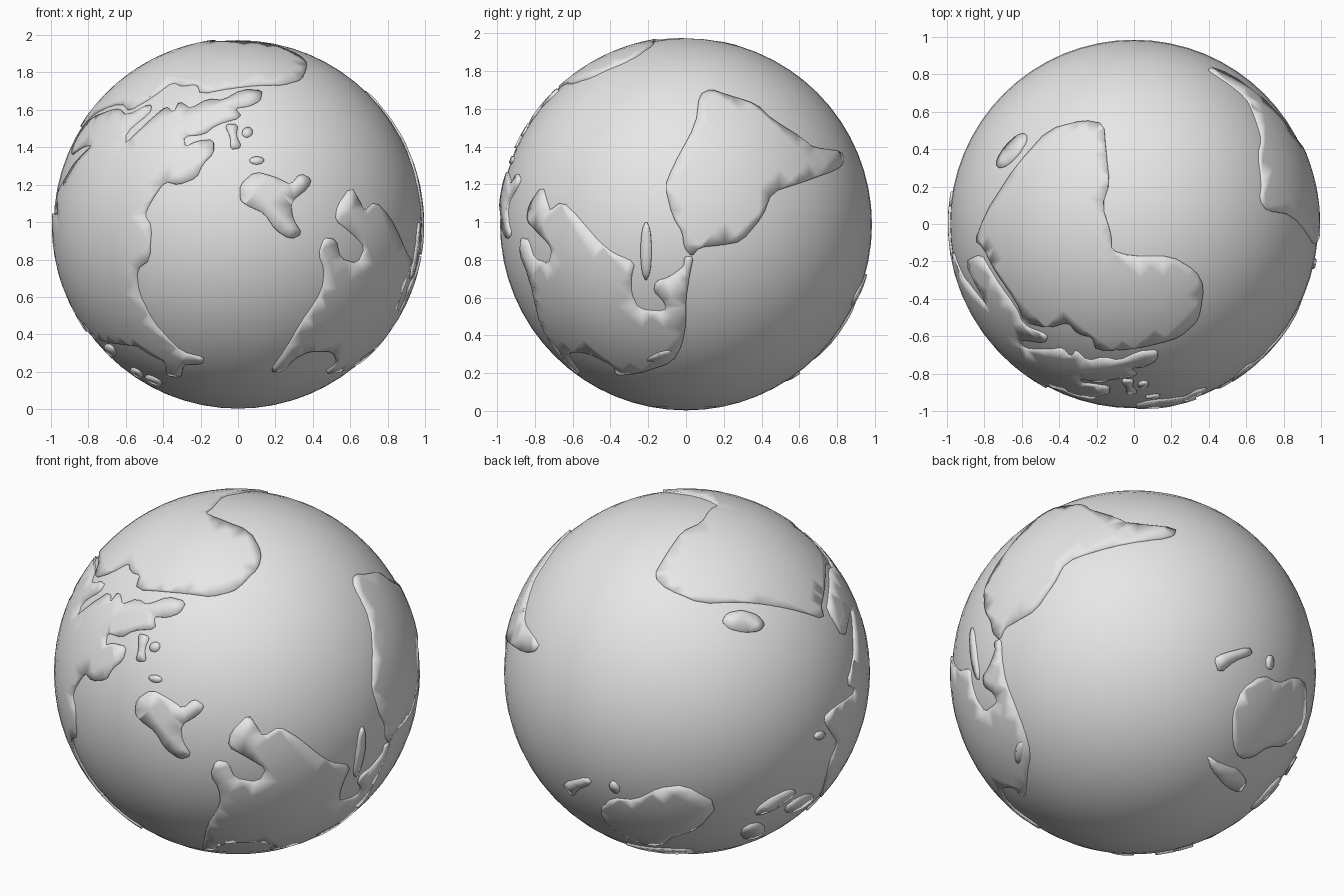
import bpy
import bmesh
from math import sin, cos, radians, sqrt
from mathutils import Vector
from mathutils.geometry import delaunay_2d_cdt

OCEAN_RADIUS = 0.985
LAND_RADIUS = 0.996
LAND_DEPTH = 0.03
CENTRE = Vector((0, 0, 0.988))

if "Cube" in bpy.data.objects:
    bpy.data.objects.remove(bpy.data.objects["Cube"])

grey = bpy.data.materials.new("pale_grey")
grey.use_nodes = True
grey.diffuse_color = (0.8, 0.8, 0.8, 1)
grey.node_tree.nodes["Principled BSDF"].inputs["Base Color"].default_value = grey.diffuse_color

# Facing directions used to place coast points: azimuth and elevation
FACING = {
    "front": (0, 0), "right": (90, 0), "left": (270, 0), "top": (0, 90),
    "back_high": (215, 24), "back_low": (143, -29),
}


def on_sphere(facing, points):
    """Lift flat points (in hundredths of the radius) onto the unit sphere."""
    azimuth, elevation = (radians(a) for a in FACING[facing])
    across = Vector((cos(azimuth), sin(azimuth), 0))
    level = Vector((sin(azimuth), -cos(azimuth), 0))
    outward = level * cos(elevation) + Vector((0, 0, sin(elevation)))
    upward = outward.cross(across)
    result = []
    for u, v in points:
        u, v = u / 98.5, v / 98.5
        depth = sqrt(max(0, 1 - u * u - v * v))
        result.append((across * u + upward * v + outward * depth).normalized())
    return result


def round_corners(loop):
    """One pass of corner cutting around a closed loop."""
    result = []
    for a, b in zip(loop, loop[1:] + loop[:1]):
        result += [a.lerp(b, 0.2).normalized(), a.lerp(b, 0.8).normalized()]
    return result


def finish(obj):
    obj.data.materials.append(grey)
    bpy.ops.object.select_all(action="DESELECT")
    obj.select_set(True)
    bpy.context.view_layer.objects.active = obj
    bpy.ops.object.shade_smooth_by_angle(angle=radians(40))


def land(name, *sections):
    """Raised curved plate whose coast joins sections placed from any facing."""
    coast = []
    for facing, points in sections:
        coast += on_sphere(facing, points)
    coast = round_corners(coast)

    # Flatten around the middle of the land so it can be filled
    middle = sum(coast, Vector()).normalized()
    side = middle.orthogonal().normalized()
    over = middle.cross(side)
    flat = []
    for p in coast:
        scale = 1 / (1 + p.dot(middle))
        flat.append(Vector((p.dot(side) * scale, p.dot(over) * scale)))
    area = sum(a.cross(b) for a, b in zip(flat, flat[1:] + flat[:1]))
    if area < 0:
        flat.reverse()

    # Interior grid keeps the plate curved
    count = len(flat)
    step = 0.045
    low = [min(p[i] for p in flat) for i in (0, 1)]
    high = [max(p[i] for p in flat) for i in (0, 1)]
    columns, rows = (int((high[i] - low[i]) / step) for i in (0, 1))
    grid = [Vector((low[0] + i * step, low[1] + j * step))
            for i in range(1, columns + 1) for j in range(1, rows + 1)]
    filled = delaunay_2d_cdt(flat + grid, [], [list(range(count))], 1, 0.00001)

    bm = bmesh.new()
    verts = []
    for p in filled[0]:
        q = p.length_squared
        point = (side * p.x * 2 + over * p.y * 2 + middle * (1 - q)) / (1 + q)
        verts.append(bm.verts.new(point * LAND_RADIUS))
    for tri in filled[2]:
        bm.faces.new([verts[i] for i in tri])
    bmesh.ops.delete(bm, geom=[v for v in verts if not v.link_faces], context="VERTS")
    bm.normal_update()
    for face in bm.faces:
        if face.normal.dot(face.calc_center_median()) < 0:
            face.normal_flip()
    mesh = bpy.data.meshes.new(name)
    bm.to_mesh(mesh)
    bm.free()
    obj = bpy.data.objects.new(name, mesh)
    obj.location = CENTRE
    bpy.context.collection.objects.link(obj)
    wall = obj.modifiers.new("coast_wall", "SOLIDIFY")
    wall.thickness = LAND_DEPTH
    wall.offset = -1
    finish(obj)


def island(name, facing, centre, half_size, turn=0):
    """Small oval land."""
    c, s = cos(radians(turn)), sin(radians(turn))
    oval = []
    for k in range(8):
        a, b = (half_size[0] * cos(radians(k * 45)), half_size[1] * sin(radians(k * 45)))
        oval.append((centre[0] + a * c - b * s, centre[1] + a * s + b * c))
    land(name, (facing, oval))


# Ocean ball
bpy.ops.mesh.primitive_uv_sphere_add(segments=64, ring_count=32, radius=OCEAN_RADIUS, location=CENTRE)
ocean = bpy.context.object
ocean.name = "ocean_ball"
finish(ocean)

# Continents
land("africa", ("top", [
    (-84, -9), (-79, 4), (-61, 32), (-45, 50), (-26, 55), (-16, 53), (-15, 40), (-13, 22),
    (-17, 10), (-12, -6), (-12, -14), (-2, -17), (20, -17), (33, -25), (37, -33), (35, -47),
    (33, -52), (24, -60), (14, -63), (0, -66), (-20, -67), (-22, -60), (-30, -58), (-35, -52),
    (-45, -55), (-58, -52), (-62, -41), (-75, -22), (-80, -12)]))

land("south_america", ("right", [
    (3, -17), (-1, -12), (-2, -4), (-7, 4), (-11, 20), (-7, 30), (5, 52), (7, 68), (13, 71),
    (21, 68), (37, 63), (45, 55), (61, 45), (67, 40), (82, 38), (83, 33), (80, 29), (61, 22),
    (45, 17), (40, 4), (29, -9), (18, -11), (7, -12)]))

land("north_america",
     ("right", [(4, -17), (2, -26), (0, -39), (0, -52), (-2, -63), (-7, -72), (-25, -78), (-37, -79)]),
     ("front", [
         (53, -74), (50, -67), (38, -67), (30, -71), (23, -78), (17, -78), (25, -67), (33, -53),
         (45, -35), (46, -24), (43, -16), (46, -7), (52, -8), (54, -18), (64, -21), (68, -12),
         (60, -4), (52, 2), (53, 10), (60, 20), (64, 13), (67, 7), (73, 12)]),
     ("right", [
         (-57, 4), (-46, -9), (-39, -15), (-27, -20), (-29, -28), (-29, -36), (-25, -45),
         (-11, -46), (-11, -41), (-17, -35), (-16, -30), (-9, -28), (-1, -22), (-1, -17)]))

land("eurasia",
     ("front", [
         (13, 71), (12, 66), (6, 63), (-2, 62), (2, 57), (-12, 53), (-18, 48), (-29, 47),
         (-28, 41), (-22, 44), (-13, 45), (-13, 38), (-19, 32), (-22, 25), (-32, 21), (-39, 23),
         (-46, 13), (-50, 5), (-46, -1), (-47, -19), (-54, -24), (-53, -36), (-45, -52),
         (-38, -60), (-30, -68), (-18, -71), (-19, -74), (-29, -74), (-30, -81), (-38, -80),
         (-38, -73), (-48, -68), (-54, -64)]),
     ("left", [
         (30, -62), (15, -60), (5, -45), (0, -28), (5, -18), (-4, -8), (-11, 3), (0, 6),
         (25, 5), (13, 14), (28, 25), (33, 32), (45, 42), (36, 42), (20, 36), (16, 53)]),
     ("top", [
         (-77, -24), (-63, -44), (-59, -54), (-46, -59), (-47, -63), (-60, -61), (-60, -66),
         (-45, -67), (-38, -66), (-34, -71), (-31, -67), (-25, -73), (-16, -71), (-8, -73),
         (2, -68)]))

land("australia", ("back_low", [
    (50, -23), (55, -9), (66, -1), (75, -5), (85, -1), (91, -5), (91, -26), (80, -38),
    (70, -39), (62, -45), (55, -46), (51, -39)]))

land("greenland", ("front", [
    (1, 21), (9, 28), (20, 25), (28, 21), (33, 27), (39, 24), (37, 19), (28, 12), (29, 3),
    (34, -5), (28, -8), (20, -3), (14, 6), (5, 10), (1, 13)]))

# Larger islands
land("tropical_island", ("back_low", [
    (37, -45), (44, -49), (55, -52), (60, -58), (56, -64), (48, -61), (40, -53)]))
land("southern_island", ("back_low", [
    (39, 7), (44, 10), (58, 14), (60, 10), (50, 6), (42, -1)]))
land("british_island", ("front", [
    (-7, 53), (0, 53), (-1, 47), (2, 41), (-4, 40), (-4, 46)]))
island("madagascar", "top", (-65, 39), (12, 4), 50)

# Small islands
island("iceland", "front", (10, 34), (4, 2))
island("irish_island", "front", (5, 49), (3, 2.5), 20)
island("caribbean_island", "right", (-21, -14), (3, 16))
island("peninsula_island", "right", (-14, -69), (7, 2), 20)
island("south_islet", "back_low", (70, 6), (2, 4))
island("japan_south", "front", (-68, -67), (4, 2), -50)
island("japan_middle", "front", (-54, -79), (4, 1.5), -35)
island("japan_north", "front", (-45, -83), (5, 1.5), -25)
island("sunda_island_west", "back_high", (48, -69), (13, 3), 30)
island("sunda_island_north", "back_high", (61, -70), (9, 3), 30)
island("sunda_island_east", "back_high", (36, -85), (7, 4), 20)
island("indian_ocean_islet", "back_high", (72, -33), (3, 2), 30)
